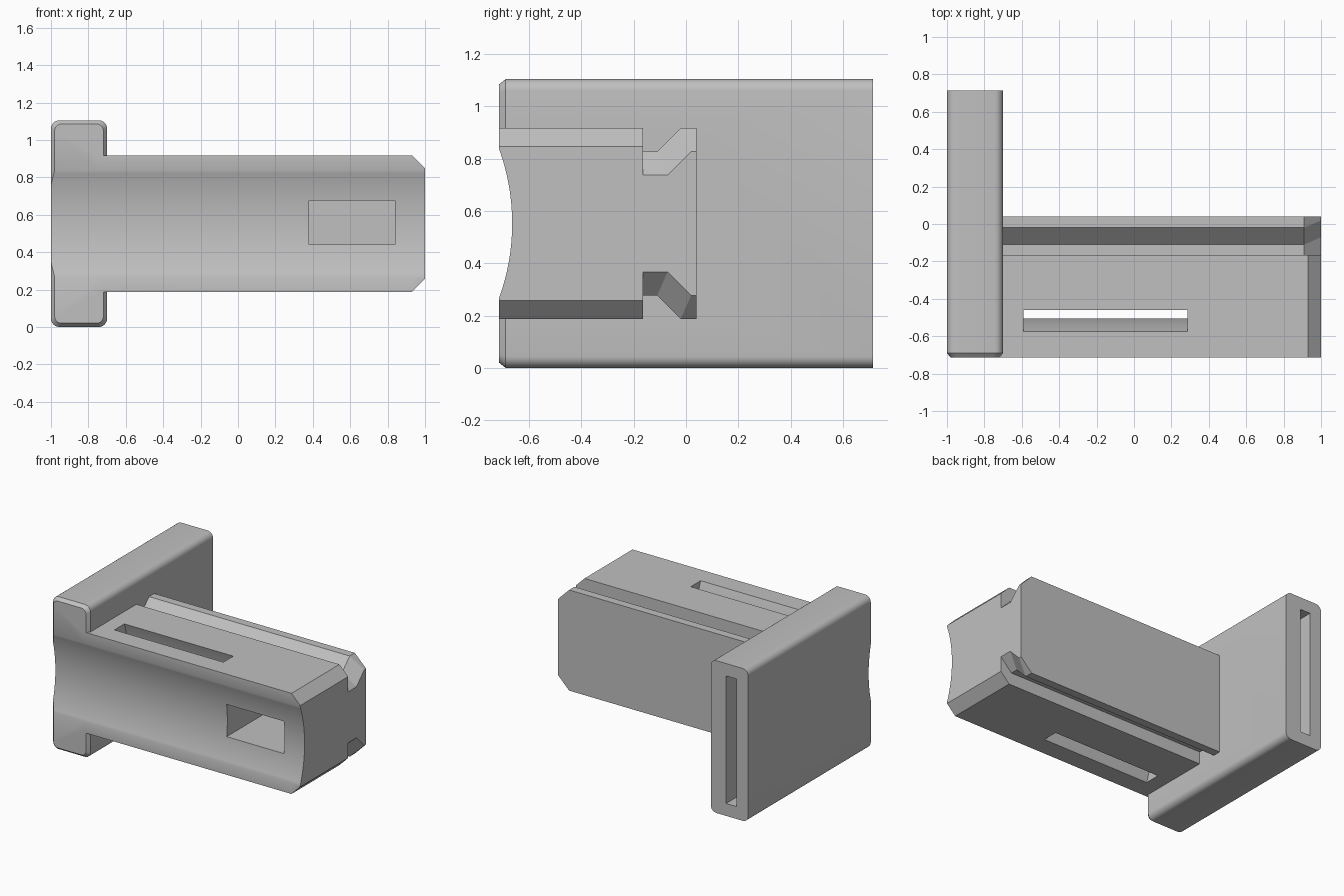
import bpy, bmesh, math

if "Cube" in bpy.data.objects:
    bpy.data.objects.remove(bpy.data.objects["Cube"], do_unlink=True)

MID = 0.5525                     # height of the mirror plane
ARC_Y, ARC_R = -1.502, 0.837     # axis and radius of the hollow front

grey = bpy.data.materials.new("plain grey")
grey.use_nodes = True
colour = (0.53, 0.53, 0.53, 1)
grey.diffuse_color = colour
grey.node_tree.nodes["Principled BSDF"].inputs["Base Color"].default_value = colour


def loft(name, sections):
    """Skin a closed solid through matching rings of points."""
    bm = bmesh.new()
    rings = [[bm.verts.new(p) for p in ring] for ring in sections]
    for a, b in zip(rings, rings[1:]):
        for i in range(len(a)):
            j = (i + 1) % len(a)
            bm.faces.new((a[i], a[j], b[j], b[i]))
    bm.faces.new(rings[0])
    bm.faces.new(rings[-1])
    bmesh.ops.recalc_face_normals(bm, faces=bm.faces)
    mesh = bpy.data.meshes.new(name)
    bm.to_mesh(mesh)
    bm.free()
    mesh.materials.append(grey)
    obj = bpy.data.objects.new(name, mesh)
    bpy.context.collection.objects.link(obj)
    return obj


def box(name, x, y, z):
    ring = [(x[0], y[0]), (x[1], y[0]), (x[1], y[1]), (x[0], y[1])]
    return loft(name, [[(a, b, h) for a, b in ring] for h in z])


def prism_x(name, ring, x0, x1):
    return loft(name, [[(x, y, z) for y, z in ring] for x in (x0, x1)])


def combine(target, tool, operation):
    mod = target.modifiers.new(tool.name, 'BOOLEAN')
    mod.operation, mod.object, mod.solver = operation, tool, 'EXACT'
    tool.hide_render = True
    bpy.context.view_layer.objects.active = target
    bpy.ops.object.modifier_apply(modifier=mod.name)
    bpy.data.objects.remove(tool, do_unlink=True)


def arc(radius, half_angle, steps):
    """Points in y, z along an arc about the hollow's axis."""
    angles = [half_angle * (2 * i / steps - 1) for i in range(steps + 1)]
    return [(ARC_Y + radius * math.cos(a), MID + radius * math.sin(a)) for a in angles]


# End plate: rounded bar with a chamfered front edge
def plate_ring(y, inset):
    ring, r = [], 0.045 - inset / 2
    for k, (sx, sz) in enumerate([(1, 1), (-1, 1), (-1, -1), (1, -1)]):
        cx = -0.85 + sx * (0.15 - inset - r)
        cz = MID + sz * (MID - inset - r)
        for i in range(7):
            a = math.pi / 2 * (k + i / 6)
            ring.append((cx + r * math.cos(a), y, cz + r * math.sin(a)))
    return ring


body = loft("slotted_bracket", [plate_ring(-0.715, 0.02), plate_ring(-0.69, 0),
                                plate_ring(0.715, 0)])


# Arm: grooved above and below, with grooves and front block sloping at the end
def arm_ring(x):
    drop = max(0, x - 0.91)
    top = 0.365 - max(0, x - 0.93)
    lip, floor, shift = 0.365 - drop, 0.275 - drop, drop * 0.44
    upper = [(-0.715, top), (-0.165, top), (-0.165, floor),
             (-0.11 + shift, floor), (-0.02 + shift, lip), (0.04, lip)]
    lower = [(y, -z) for y, z in reversed(upper)]
    return [(x, y, MID + z) for y, z in upper + lower]


arm = loft("arm", [arm_ring(x) for x in (-0.75, 0.91, 0.93, 1)])
combine(body, arm, 'UNION')

# Hollow front running the full length
combine(body, prism_x("front_hollow", arc(ARC_R, 0.6, 48) + [(-1.6, MID)], -1.2, 1.2), 'DIFFERENCE')

# Curved strap slot, concentric with the hollow
strap = arc(0.997, 0.5, 32) + arc(1.104, 0.5, 32)[::-1]
combine(body, prism_x("strap_slot", strap, -0.59, 0.285), 'DIFFERENCE')

# Rectangular pocket in the front and narrow slot in the back of the plate
combine(body, box("front_pocket", (0.38, 0.84), (-1, -0.2), (0.44, 0.675)), 'DIFFERENCE')
combine(body, box("back_slot", (-0.907, -0.823), (0.59, 0.9), (0.09, 1.015)), 'DIFFERENCE')

# Smooth curves, crisp edges
bpy.ops.object.select_all(action='DESELECT')
body.select_set(True)
bpy.context.view_layer.objects.active = body
bpy.ops.object.shade_smooth_by_angle(angle=math.radians(20))
